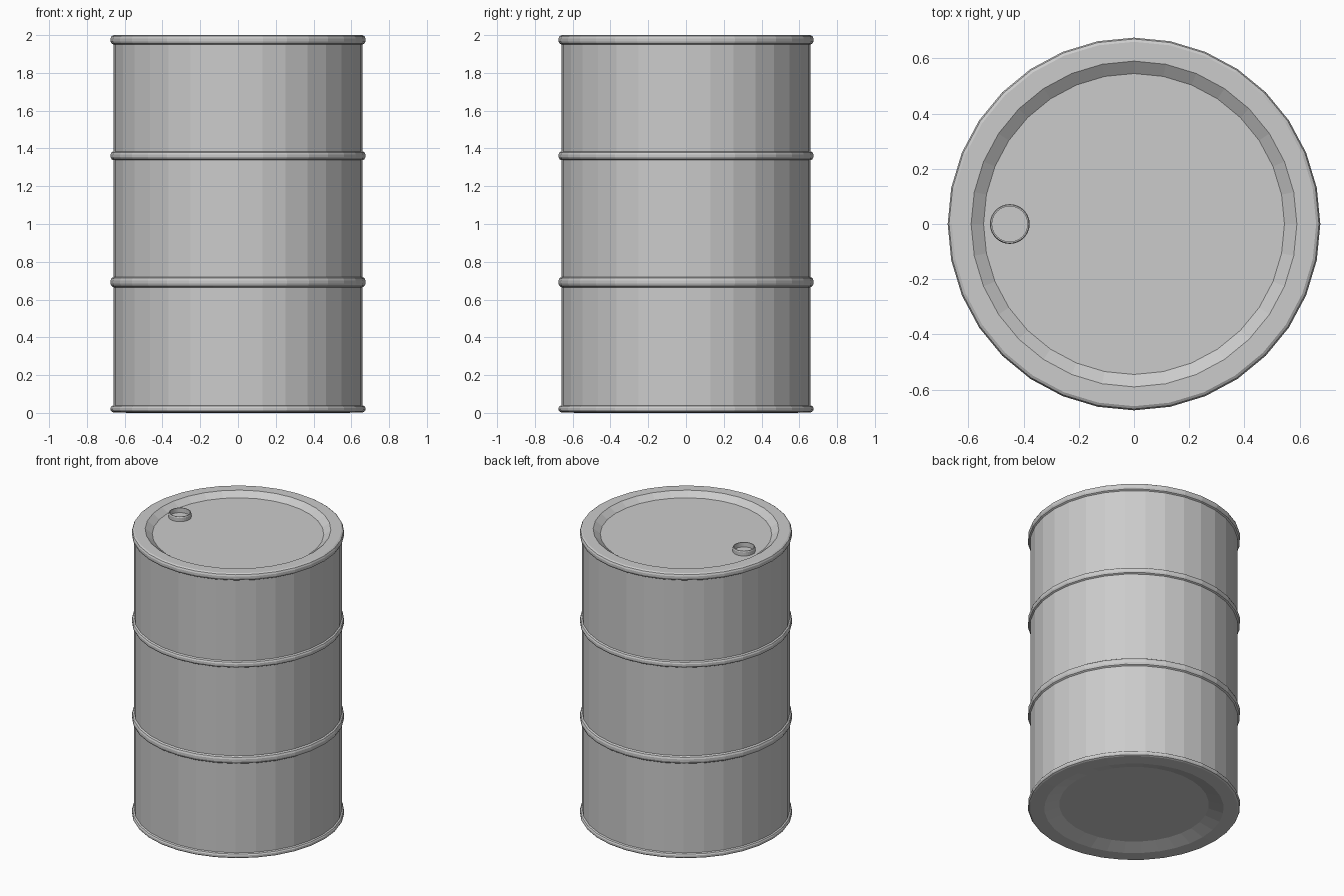
import bpy, bmesh, math

if "Cube" in bpy.data.objects:
    bpy.data.objects.remove(bpy.data.objects["Cube"])

SIDES = 32

steel = bpy.data.materials.new("grey_steel")
steel.diffuse_color = (0.6, 0.6, 0.6, 1)
steel.use_nodes = True
steel.node_tree.nodes["Principled BSDF"].inputs["Base Color"].default_value = steel.diffuse_color


def lathe(name, profile, sides, closed=False, x=0.0):
    """Spin (radius, z) points around z; a zero radius makes a pole."""
    bm = bmesh.new()
    rings = []
    for r, z in profile:
        if r == 0:
            rings.append([bm.verts.new((x, 0, z))] * sides)
        else:
            rings.append([bm.verts.new((x + r * math.cos(2 * math.pi * i / sides),
                                        r * math.sin(2 * math.pi * i / sides), z))
                          for i in range(sides)])
    pairs = list(zip(rings, rings[1:]))
    if closed:
        pairs.append((rings[-1], rings[0]))
    for a, b in pairs:
        for i in range(sides):
            j = (i + 1) % sides
            quad = list(dict.fromkeys([a[i], a[j], b[j], b[i]]))
            bm.faces.new(quad)
    bmesh.ops.recalc_face_normals(bm, faces=bm.faces)
    mesh = bpy.data.meshes.new(name)
    bm.to_mesh(mesh)
    bm.free()
    mesh.materials.append(steel)
    obj = bpy.data.objects.new(name, mesh)
    bpy.context.collection.objects.link(obj)
    return obj


def bead(low, high):
    """Rounded rib bulging out of the wall between two heights."""
    h = high - low
    return [(0.66, low), (0.67, low + 0.12 * h), (0.675, low + 0.35 * h),
            (0.675, low + 0.65 * h), (0.67, high - 0.12 * h), (0.66, high)]


# Drum shell: recessed bottom, ribbed wall, recessed lid
profile = [(0, 0.03), (0.475, 0.03), (0.57, 0.0)]
profile += bead(0.003, 0.04)
profile += bead(0.665, 0.72)
profile += bead(1.338, 1.385)
profile += bead(1.95, 2.0)
profile += [(0.59, 2.0), (0.545, 1.967), (0, 1.967)]
lathe("drum_shell", profile, SIDES)

# Filler neck on the lid
neck = [(0.072, 1.96), (0.072, 1.993), (0.069, 2.0), (0.064, 2.0), (0.064, 1.96)]
lathe("filler_neck", neck, SIDES, closed=True, x=-0.45)
